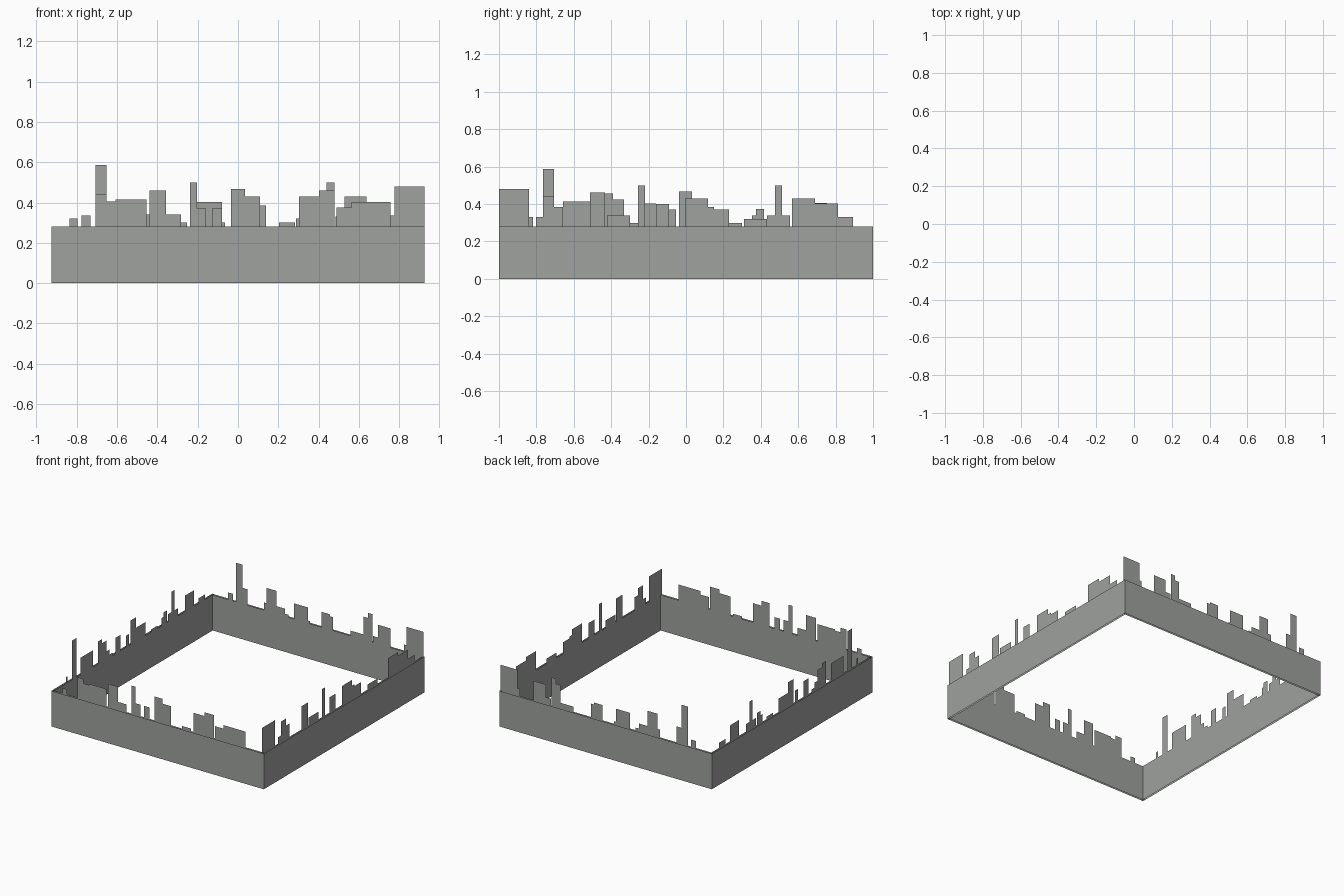
import bpy, bmesh

HX, HY, BASE = 0.925, 1.0, 0.28   # half width, half depth, wall height
GAP = 0.014                       # distance between outer and inner wall sheets
STEPS = 374                       # skyline grid steps along each wall

grey = bpy.data.materials.new("dark_grey")
grey.diffuse_color = (0.345, 0.36, 0.345, 1)


def quad(bm, place, a, b, z0, z1):
    corners = [(a, z0), (b, z0), (b, z1), (a, z1)]
    bm.faces.new([bm.verts.new(place(u, z)) for u, z in corners])


def wall(name, axis, side, towers):
    """Outer wall sheet plus an inner sheet with flat towers (start, end, top)."""
    half, off = (HX, HY) if axis == 'x' else (HY, HX)

    def sheet(inset):
        d = side * (off - inset)
        if axis == 'x':
            return lambda u, z: (u, d, z)
        return lambda u, z: (d, u, z)

    bm = bmesh.new()
    quad(bm, sheet(0), -half, half, 0, BASE)
    quad(bm, sheet(GAP), -half, half, 0, BASE)
    for start, end, top in towers:
        a, b = [half * (2 * s / STEPS - 1) for s in (start, end)]
        quad(bm, sheet(GAP), a, b, BASE, top)
    # outward facing on the front/right/back/left sides
    if (axis == 'x') == (side > 0):
        bmesh.ops.reverse_faces(bm, faces=bm.faces[:])
    mesh = bpy.data.meshes.new(name)
    bm.to_mesh(mesh)
    bm.free()
    mesh.materials.append(grey)
    bpy.context.collection.objects.link(bpy.data.objects.new(name, mesh))


# Front wall skyline
wall("front_wall", 'x', -1, [
    (18, 26, .32), (44, 55, .44), (55, 64, .405), (64, 95, .415),
    (98, 115, .46), (115, 130, .34), (139, 146, .50), (146, 155, .37),
    (161, 171, .37), (180, 194, .468), (194, 209, .43), (228, 244, .30),
    (248, 268, .43), (268, 284, .46), (286, 301, .375), (301, 340, .403)])

# Back wall skyline
wall("back_wall", 'x', 1, [
    (30, 39, .335), (44, 55, .587), (55, 64, .405), (93, 98, .34),
    (98, 115, .46), (115, 130, .34), (130, 136, .30), (146, 171, .403),
    (171, 174, .30), (194, 209, .40), (209, 215, .385), (245, 268, .32),
    (268, 276, .46), (276, 284, .50), (285, 294, .33), (294, 316, .43),
    (340, 344, .335), (344, 374, .48)])

# Right wall skyline
wall("right_wall", 'y', 1, [
    (0, 30, .48), (37, 44, .33), (44, 55, .44), (55, 64, .385),
    (91, 106, .463), (108, 131, .34), (139, 146, .50), (157, 170, .40),
    (186, 209, .43), (209, 215, .385), (215, 230, .37), (245, 268, .32),
    (293, 316, .43), (316, 339, .403), (339, 354, .33)])

# Left wall skyline
wall("left_wall", 'y', -1, [
    (30, 34, .33), (44, 55, .588), (64, 93, .413), (105, 114, .457),
    (114, 125, .425), (125, 131, .34), (131, 139, .30), (146, 157, .403),
    (170, 177, .37), (180, 193, .468), (193, 215, .385), (228, 243, .30),
    (253, 257, .34), (257, 265, .375), (268, 276, .34), (276, 283, .50),
    (283, 291, .34), (307, 328, .405), (339, 354, .32)])
